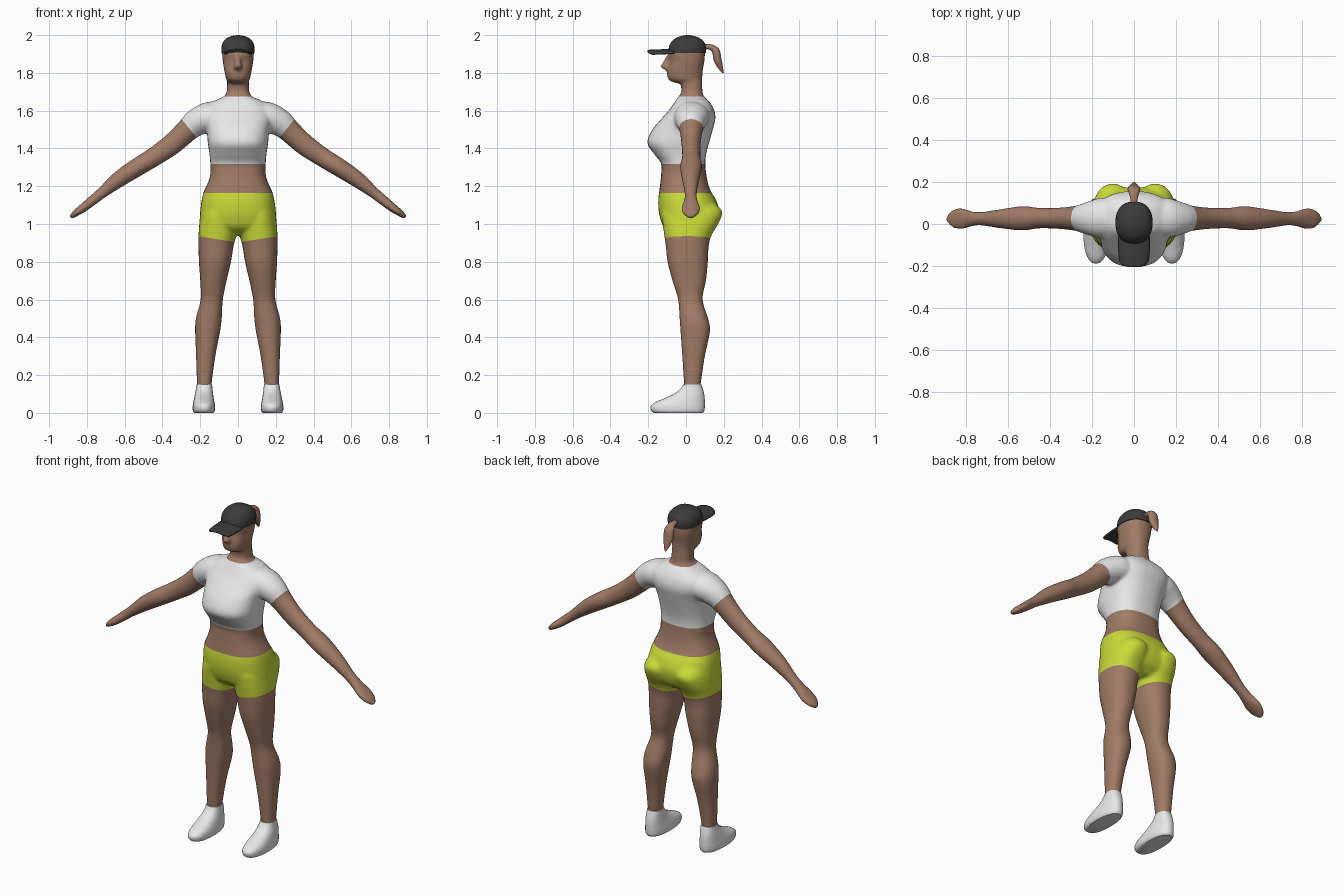
import bpy, bmesh, math
from mathutils import Vector

cube = bpy.data.objects.get("Cube")
if cube:
    bpy.data.objects.remove(cube, do_unlink=True)


def material(name, r, g, b):
    m = bpy.data.materials.new(name)
    m.use_nodes = True
    m.diffuse_color = (r, g, b, 1)
    m.node_tree.nodes["Principled BSDF"].inputs["Base Color"].default_value = (r, g, b, 1)
    return m


skin = material("skin brown", .36, .2, .135)
white = material("white cloth", .8, .8, .8)
lime = material("lime shorts", .6, .72, .04)
black = material("charcoal cap", .045, .045, .047)


def spline(rows, steps=5):
    """Smooth curve through rows of numbers."""
    rows = [Vector(r) for r in rows]
    pts = [rows[0]] + rows + [rows[-1]]
    out = []
    for a, b, c, d in zip(pts, pts[1:], pts[2:], pts[3:]):
        for i in range(steps):
            t = i / steps
            out.append(b + (c - a) * (t / 2) + (a * 2 - b * 5 + c * 4 - d) * (t * t / 2)
                       + (b * 3 - a - c * 3 + d) * (t ** 3 / 2))
    return out + [rows[-1]]


def skin_rings(bm, rings):
    """Bridge rings of points into a closed form."""
    loops = [[bm.verts.new(p) for p in ring] for ring in rings]
    n = len(loops[0])
    for a, b in zip(loops, loops[1:]):
        for i in range(n):
            j = (i + 1) % n
            bm.faces.new((a[i], a[j], b[j], b[i]))
    bm.faces.new(loops[0][::-1])
    bm.faces.new(loops[-1])


def oval(power, n=32):
    pts = []
    for i in range(n):
        c, s = math.cos(math.tau * i / n), math.sin(math.tau * i / n)
        pts.append((math.copysign(abs(c) ** (2 / power), c), math.copysign(abs(s) ** (2 / power), s)))
    return pts


def loft(bm, rows, power=2.2, side=1):
    """Level rings from rows of z, x min, x max, y min, y max."""
    skin_rings(bm, [[(side * ((x0 + x1) + (x1 - x0) * c) / 2, ((y0 + y1) + (y1 - y0) * s) / 2, z)
                     for c, s in oval(power)] for z, x0, x1, y0, y1 in spline(rows)])


def tube(bm, rows, across, side=1):
    """Rings square to a path, from rows of x, y, z, radius across, radius normal."""
    rows = spline(rows)
    rings = []
    for i, r in enumerate(rows):
        tangent = (rows[min(i + 1, len(rows) - 1)] - rows[max(i - 1, 0)]).to_3d().normalized()
        normal = tangent.cross(across)
        ring = [r.to_3d() + across * (c * r[3]) + normal * (s * r[4]) for c, s in oval(2)]
        rings.append([(side * p.x, p.y, p.z) for p in ring])
    skin_rings(bm, rings)


def finish(bm, name, *mats):
    bmesh.ops.recalc_face_normals(bm, faces=bm.faces)
    me = bpy.data.meshes.new(name)
    bm.to_mesh(me)
    bm.free()
    ob = bpy.data.objects.new(name, me)
    bpy.context.collection.objects.link(ob)
    for m in mats:
        me.materials.append(m)
    bpy.ops.object.select_all(action='DESELECT')
    ob.select_set(True)
    bpy.context.view_layer.objects.active = ob
    bpy.ops.object.shade_smooth_by_angle(angle=math.radians(50))
    return ob


def mid(rows):
    return [(z, -w, w, y0, y1) for z, w, y0, y1 in rows]


# Body volumes: torso and neck, head, nose, legs, arms
bm = bmesh.new()
loft(bm, mid([(.94, .15, -.06, .1), (.98, .198, -.115, .15), (1.03, .203, -.137, .172),
              (1.08, .199, -.146, .175), (1.13, .192, -.147, .158), (1.17, .182, -.142, .133),
              (1.21, .163, -.137, .118), (1.26, .147, -.132, .108), (1.32, .147, -.132, .102),
              (1.37, .151, -.168, .107), (1.43, .16, -.205, .122), (1.5, .166, -.178, .142),
              (1.56, .18, -.128, .156), (1.61, .175, -.085, .147), (1.65, .13, -.057, .122),
              (1.675, .075, -.04, .095), (1.7, .06, -.024, .087), (1.75, .057, -.03, .086),
              (1.8, .05, -.03, .08)]), 2.5)
loft(bm, mid([(1.745, .04, -.05, .07), (1.76, .06, -.088, .085), (1.785, .067, -.1, .087),
              (1.82, .074, -.098, .09), (1.865, .081, -.088, .098), (1.9, .084, -.096, .1),
              (1.94, .08, -.08, .097), (1.97, .05, -.05, .06)]), 2.3)
loft(bm, mid([(1.812, .016, -.103, -.07), (1.83, .021, -.135, -.07),
              (1.85, .017, -.127, -.07), (1.89, .012, -.105, -.07)]))
for s in (1, -1):
    loft(bm, [(.08, .145, .21, 0, .07), (.15, .14, .217, -.01, .078), (.3, .12, .222, -.02, .1),
              (.43, .095, .227, -.029, .127), (.5, .086, .223, -.034, .117),
              (.6, .08, .198, -.042, .088), (.7, .06, .2, -.072, .106),
              (.8, .037, .207, -.098, .116), (.88, .024, .209, -.107, .12),
              (.94, .01, .209, -.115, .135), (1.01, .004, .204, -.125, .176),
              (1.07, .008, .192, -.125, .19), (1.13, .03, .16, -.08, .13)], 2.3, s)
    tube(bm, [(.06, .03, 1.57, .08, .075), (.15, .03, 1.568, .095, .079), (.22, .027, 1.537, .078, .073),
              (.27, .027, 1.495, .061, .062), (.35, .027, 1.422, .051, .057),
              (.45, .028, 1.352, .049, .051), (.53, .027, 1.303, .058, .049),
              (.63, .025, 1.237, .046, .043), (.72, .025, 1.165, .033, .03),
              (.77, .025, 1.125, .036, .027), (.82, .025, 1.085, .051, .023),
              (.86, .025, 1.057, .043, .018), (.888, .025, 1.033, .015, .01)], Vector((0, 1, 0)), s)
body = finish(bm, "body", skin, white, lime)

# Fuse the volumes into one smooth surface
fuse = body.modifiers.new("fuse", 'REMESH')
fuse.mode, fuse.voxel_size = 'VOXEL', .009
relax = body.modifiers.new("relax", 'SMOOTH')
relax.factor, relax.iterations = .5, 6
fused = bpy.data.meshes.new_from_object(body.evaluated_get(bpy.context.evaluated_depsgraph_get()))
body.modifiers.clear()
bm = bmesh.new()
bm.from_mesh(fused)


def cut(co, no, keep):
    faces = [f for f in bm.faces if keep(f.calc_center_median())]
    geom = set(faces)
    for f in faces:
        geom.update(f.edges)
        geom.update(f.verts)
    bmesh.ops.bisect_plane(bm, geom=list(geom), plane_co=co, plane_no=no)


# Clean hem lines for top, shorts and sleeves
HEM, WAIST, RIB, NECK = .91, 1.165, 1.318, 1.675
for z in (WAIST, RIB, NECK):
    cut((0, 0, z), (0, 0, 1), lambda c: abs(c.x) < .2)
for s in (1, -1):
    cut((s * .295, 0, 1.55), (s * .77, 0, -.63), lambda c: c.x * s > .19 and c.z > RIB)
    cut((s * .05, 0, HEM), (s * -.16, 0, 1), lambda c: c.x * s > 0 and c.z < 1)
for f in bm.faces:
    f.smooth = True
    c = f.calc_center_median()
    x = abs(c.x)
    in_sleeve = (x - .295) * .77 - (c.z - 1.55) * .63 < 0
    f.material_index = 0
    if RIB < c.z < NECK and (x < .19 or in_sleeve):
        f.material_index = 1
    elif x < .3 and HEM + .16 * (x - .05) < c.z < WAIST:
        f.material_index = 2
bm.to_mesh(body.data)
bm.free()

# Shoes
for s, name in ((1, "left_shoe"), (-1, "right_shoe")):
    bm = bmesh.new()
    loft(bm, [(0, .13, .232, -.17, .09), (.012, .122, .239, -.184, .097), (.035, .121, .24, -.187, .1),
              (.055, .124, .237, -.165, .1), (.075, .128, .233, -.12, .099), (.1, .132, .228, -.066, .096),
              (.125, .135, .223, -.032, .09), (.15, .137, .22, -.014, .082)], 2.3, s)
    finish(bm, name, white)

# Cap crown
bm = bmesh.new()
loft(bm, mid([(1.904, .087, -.094, .105), (1.93, .088, -.092, .107), (1.955, .083, -.083, .101),
              (1.977, .068, -.064, .083), (1.992, .043, -.036, .055), (2, .008, -.002, .018)]), 2.3)
finish(bm, "cap_crown", black)

# Cap brim, an arched plate
bm = bmesh.new()
N = 12
grid = []
for j in range(N + 1):
    v = j / N
    row = []
    for i in range(N + 1):
        u = 2 * i / N - 1
        row.append(bm.verts.new((.076 * u * (1 - .1 * v ** 4), -.06 - v * (.145 - .025 * u ** 4),
                                 1.928 - .02 * u * u - .006 * v)))
    grid.append(row)
for a, b in zip(grid, grid[1:]):
    for i in range(N):
        bm.faces.new((a[i], b[i], b[i + 1], a[i + 1]))
brim = finish(bm, "cap_brim", black)
brim.modifiers.new("thickness", 'SOLIDIFY').thickness = .008

# Ponytail
bm = bmesh.new()
tube(bm, [(0, .085, 1.935, .014, .014), (0, .125, 1.938, .018, .014), (0, .157, 1.917, .028, .02),
          (0, .166, 1.875, .03, .021), (0, .18, 1.835, .02, .015), (0, .197, 1.8, .004, .004)],
     Vector((1, 0, 0)))
finish(bm, "ponytail", skin)
